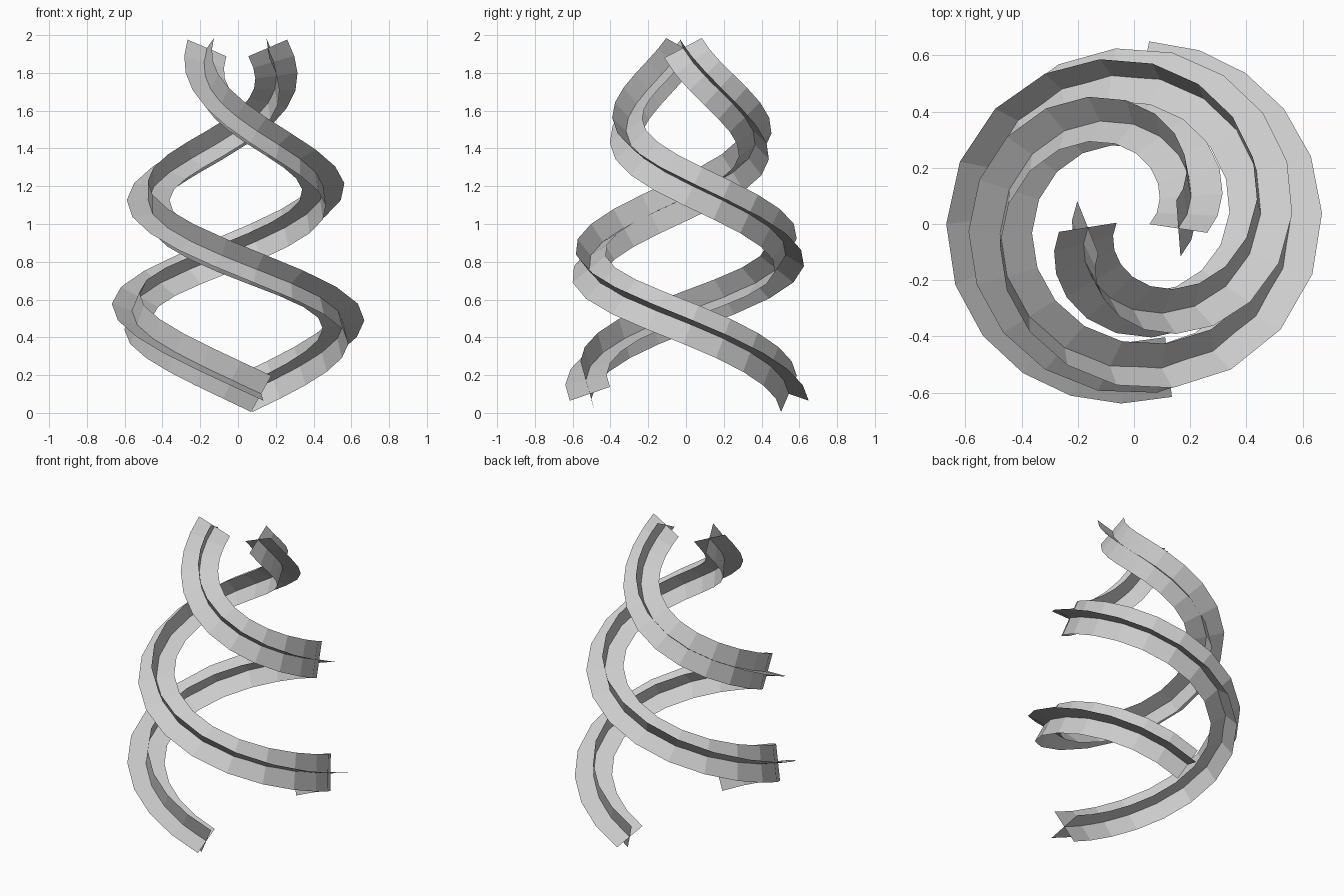
import bpy, math
from mathutils import Vector

if "Cube" in bpy.data.objects:
    bpy.data.objects.remove(bpy.data.objects["Cube"])

SEGMENTS = 25
HALF_WIDTH = 0.113
CENTRE = Vector((-0.003, 0.011, 0))

# Profile keys along the height: z, turned angle, radius, roll of the fins (degrees)
Z     = [0.101, 0.473, 0.818, 1.168, 1.517, 1.932]
TURN  = [0, 86, 181, 272, 362, 455.6]
RAD   = [0.535, 0.562, 0.525, 0.464, 0.335, 0.163]
ROLL  = [-20, 13, 54, 92, 133, 193]


def smooth(keys, z):
    """Smooth curve through the keys (cubic Hermite)."""
    n = len(Z)
    i = next((k for k in range(n - 2) if z < Z[k + 1]), n - 2)

    def slope(k):
        a, b = max(k - 1, 0), min(k + 1, n - 1)
        return (keys[b] - keys[a]) / (Z[b] - Z[a])
    h = Z[i + 1] - Z[i]
    t = (z - Z[i]) / h
    return ((2*t**3 - 3*t*t + 1) * keys[i] + (t**3 - 2*t*t + t) * h * slope(i)
            + (3*t*t - 2*t**3) * keys[i + 1] + (t**3 - t*t) * h * slope(i + 1))


def point(z, start):
    a = math.radians(start - smooth(TURN, z))
    r = smooth(RAD, z)
    return Vector((r * math.cos(a), r * math.sin(a), z))


def strand(name, start):
    """Spiral with a cross-shaped section that rolls slowly along its path."""
    verts, faces = [], []
    for i in range(SEGMENTS + 1):
        z = Z[0] + (Z[-1] - Z[0]) * i / SEGMENTS
        p = point(z, start)
        tangent = (point(z + 0.002, start) - point(z - 0.002, start)).normalized()
        out = Vector((p.x, p.y, 0)).normalized()
        out = (out - out.dot(tangent) * tangent).normalized()
        up = tangent.cross(out)
        if up.z < 0:
            up = -up
        a = math.radians(smooth(ROLL, z))
        fin_a = out * math.cos(a) + up * math.sin(a)
        fin_b = up * math.cos(a) - out * math.sin(a)
        for d in (fin_a, fin_b):
            verts += [p + CENTRE - d * HALF_WIDTH, p + CENTRE + d * HALF_WIDTH]
    for i in range(SEGMENTS):
        for k in (4 * i, 4 * i + 2):
            faces.append((k, k + 1, k + 5, k + 4))
    mesh = bpy.data.meshes.new(name)
    mesh.from_pydata(verts, [], faces)
    obj = bpy.data.objects.new(name, mesh)
    bpy.context.collection.objects.link(obj)


# Two intertwined strands
strand("spiral_strand_a", -76.4)
strand("spiral_strand_b", 86.1)
